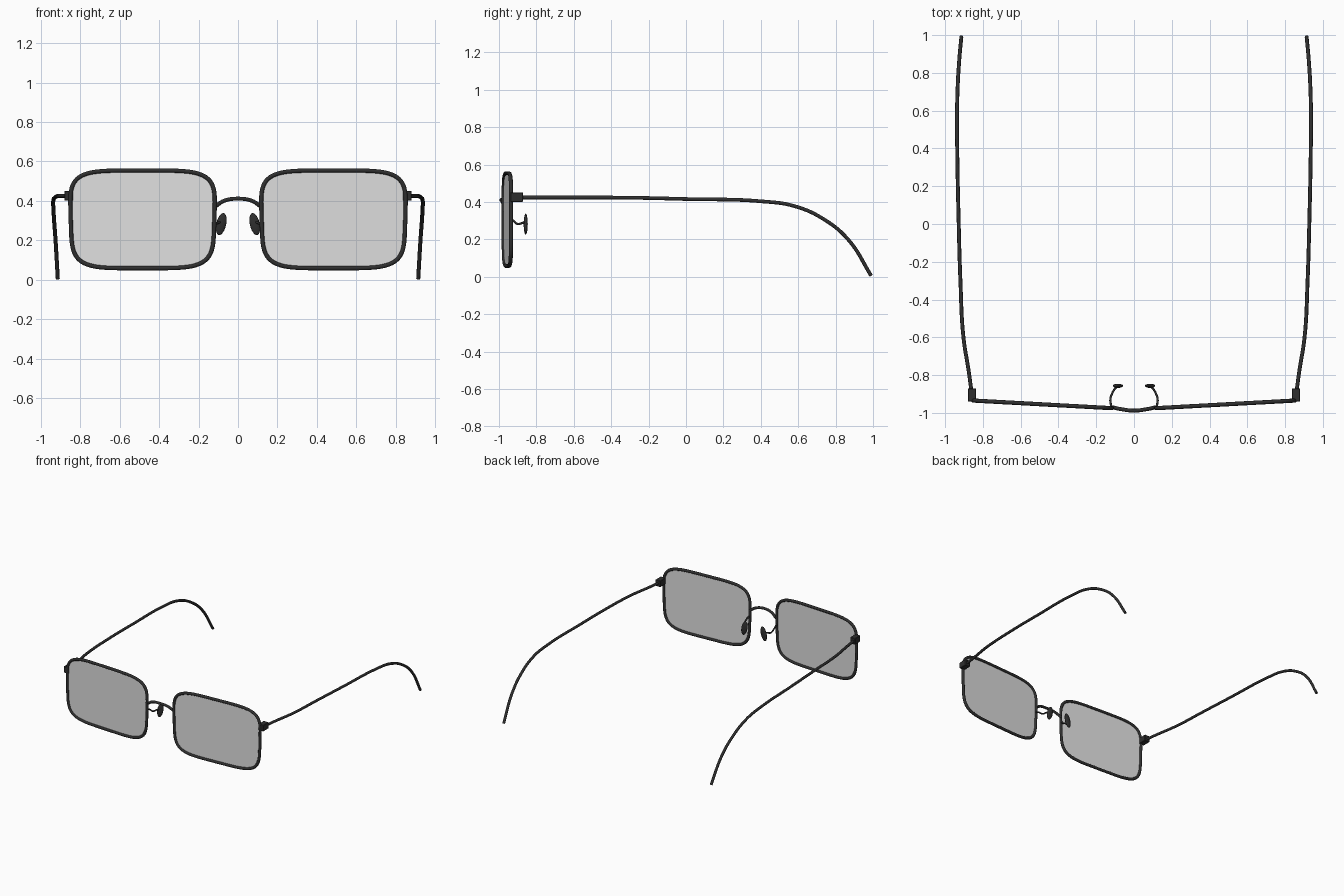
import bpy, bmesh, math
from mathutils import Matrix, Vector

old = bpy.data.objects.get("Cube")
if old:
    bpy.data.objects.remove(old, do_unlink=True)


def make_material(name, rgb, alpha=1.0):
    mat = bpy.data.materials.new(name)
    mat.use_nodes = True
    mat.diffuse_color = (*rgb, alpha)
    bsdf = next(n for n in mat.node_tree.nodes if n.type == 'BSDF_PRINCIPLED')
    bsdf.inputs["Base Color"].default_value = (*rgb, 1.0)
    bsdf.inputs["Alpha"].default_value = alpha
    return mat


metal = make_material("dark metal", (0.028, 0.028, 0.028))
glass = make_material("pale grey glass", (0.74, 0.74, 0.74), 0.53)


def add_object(name, data, mat):
    obj = bpy.data.objects.new(name, data)
    bpy.context.collection.objects.link(obj)
    data.materials.append(mat)
    return obj


def select_only(obj):
    bpy.ops.object.select_all(action='DESELECT')
    obj.select_set(True)
    bpy.context.view_layer.objects.active = obj


def tube(name, points, radius, cyclic=False, smooth_path=True):
    """Round wire along a path, turned into a mesh."""
    curve = bpy.data.curves.new(name, 'CURVE')
    curve.dimensions = '3D'
    curve.bevel_depth = radius
    curve.bevel_resolution = 3
    curve.use_fill_caps = True
    curve.resolution_u = 8
    if smooth_path:
        spline = curve.splines.new('BEZIER')
        spline.bezier_points.add(len(points) - 1)
        for bp, p in zip(spline.bezier_points, points):
            bp.co = p
            bp.handle_left_type = bp.handle_right_type = 'AUTO'
    else:
        spline = curve.splines.new('POLY')
        spline.points.add(len(points) - 1)
        for sp, p in zip(spline.points, points):
            sp.co = (*p, 1)
    spline.use_cyclic_u = cyclic
    select_only(add_object(name, curve, metal))
    bpy.ops.object.convert(target='MESH')
    bpy.ops.object.shade_smooth_by_angle(angle=math.radians(50))


def rim_outline(side, count=72):
    """Rounded rectangle, narrower at the bottom, swept back outwards."""
    points = []
    for i in range(count):
        a = 2 * math.pi * i / count
        c, s = math.cos(a), math.sin(a)
        u = math.copysign(abs(c) ** 0.42, c)
        v = math.copysign(abs(s) ** 0.42, s)
        x = 0.484 + 0.372 * u * (0.98 + 0.02 * v)
        y = -0.975 + 0.055 * (x - 0.118)
        points.append(Vector((side * x, y, 0.306 + 0.248 * v)))
    return points


for side, label in ((1, "left"), (-1, "right")):
    def mirrored(points):
        return [(side * x, y, z) for x, y, z in points]

    # Rim and the lens that fills it
    outline = rim_outline(side)
    tube(label + "_rim", outline, 0.011, cyclic=True, smooth_path=False)
    bm = bmesh.new()
    lens = bm.faces.new([bm.verts.new(p) for p in outline])
    lens.normal_update()
    if lens.normal.y > 0:
        lens.normal_flip()
    mesh = bpy.data.meshes.new(label + "_lens")
    bm.to_mesh(mesh)
    bm.free()
    add_object(label + "_lens", mesh, glass)

    # Hinge block
    bm = bmesh.new()
    bmesh.ops.create_cube(bm, size=1, matrix=Matrix.Translation((side * 0.858, -0.905, 0.426))
                          @ Matrix.Diagonal((0.044, 0.068, 0.05, 1)))
    bmesh.ops.bevel(bm, geom=bm.edges[:], offset=0.003, segments=1, affect='EDGES')
    mesh = bpy.data.meshes.new(label + "_hinge")
    bm.to_mesh(mesh)
    bm.free()
    add_object(label + "_hinge", mesh, metal)

    # Temple arm curving down behind the ear
    tube(label + "_temple", mirrored([
        (0.86, -0.89, 0.424), (0.875, -0.78, 0.424), (0.903, -0.6, 0.424),
        (0.919, -0.3, 0.423), (0.928, 0.0, 0.416), (0.936, 0.4, 0.404),
        (0.937, 0.58, 0.378), (0.933, 0.74, 0.306), (0.925, 0.87, 0.196),
        (0.914, 0.99, 0.006)]), 0.0102)

    # Nose pad and its wire arm
    tube(label + "_pad_arm", mirrored([
        (0.12, -0.97, 0.325), (0.125, -0.93, 0.305), (0.117, -0.9, 0.283),
        (0.103, -0.875, 0.288), (0.087, -0.858, 0.292)]), 0.006)
    bm = bmesh.new()
    bmesh.ops.create_uvsphere(bm, u_segments=20, v_segments=12, radius=1,
                              matrix=Matrix.Translation((side * 0.085, -0.857, 0.282))
                              @ Matrix.Rotation(math.radians(-13 * side), 4, 'Y')
                              @ Matrix.Diagonal((0.025, 0.011, 0.057, 1)))
    mesh = bpy.data.meshes.new(label + "_nose_pad")
    bm.to_mesh(mesh)
    bm.free()
    select_only(add_object(label + "_nose_pad", mesh, metal))
    bpy.ops.object.shade_smooth_by_angle(angle=math.radians(50))

# Arched bridge between the rims
tube("bridge", [(-0.115, -0.97, 0.372), (-0.07, -0.98, 0.4), (0, -0.988, 0.411),
                (0.07, -0.98, 0.4), (0.115, -0.97, 0.372)], 0.0102)
